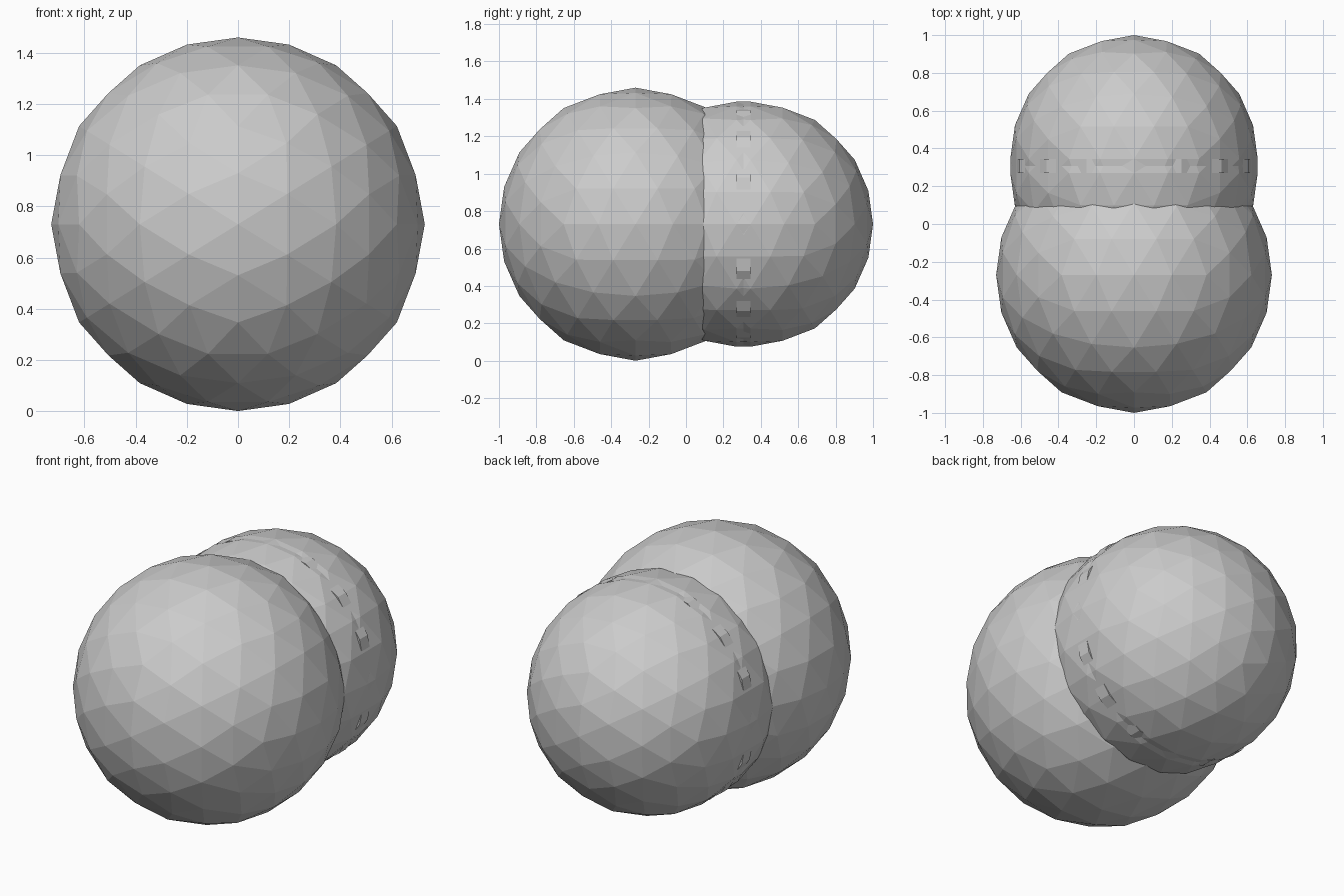
import bpy, bmesh, math
from mathutils import Vector, Matrix

if "Cube" in bpy.data.objects:
    bpy.data.objects.remove(bpy.data.objects["Cube"])


def finish(name, bm, location):
    bmesh.ops.recalc_face_normals(bm, faces=bm.faces)
    mesh = bpy.data.meshes.new(name)
    bm.to_mesh(mesh)
    bm.free()
    obj = bpy.data.objects.new(name, mesh)
    obj.location = location
    bpy.context.collection.objects.link(obj)
    return obj


def faceted_ball(name, radius, y):
    """Icosahedron aligned to the axes, split twice and pushed out to a sphere."""
    phi = (1 + math.sqrt(5)) / 2
    bm = bmesh.new()
    for a in (-1, 1):
        for b in (-phi, phi):
            for co in ((a, 0, b), (b, a, 0), (0, b, a)):
                bm.verts.new(co)
    bmesh.ops.convex_hull(bm, input=bm.verts[:])
    for _ in range(2):
        bmesh.ops.subdivide_edges(bm, edges=bm.edges[:], cuts=1, use_grid_fill=True)
        for v in bm.verts:
            v.co = v.co.normalized() * radius
    for v in bm.verts:
        v.co = v.co.normalized() * radius
    return finish(name, bm, (0, y, CENTRE_Z))


CENTRE_Z = 0.73
BIG, SMALL = 0.73, 0.655
Y_NEAR, Y_FAR = 0.27, 0.345

# Large front ball
faceted_ball("front_ball", BIG, -0.27)

# Rear capsule: two balls joined by a short 16-sided band
faceted_ball("rear_capsule_inner_ball", SMALL, Y_NEAR)
faceted_ball("rear_capsule_outer_ball", SMALL, Y_FAR)

bm = bmesh.new()
bmesh.ops.create_cone(bm, cap_ends=True, segments=16, radius1=SMALL, radius2=SMALL,
                      depth=Y_FAR - Y_NEAR, matrix=Matrix.Rotation(math.pi / 2, 4, 'X'))
finish("rear_capsule_band", bm, (0, (Y_NEAR + Y_FAR) / 2, CENTRE_Z))
